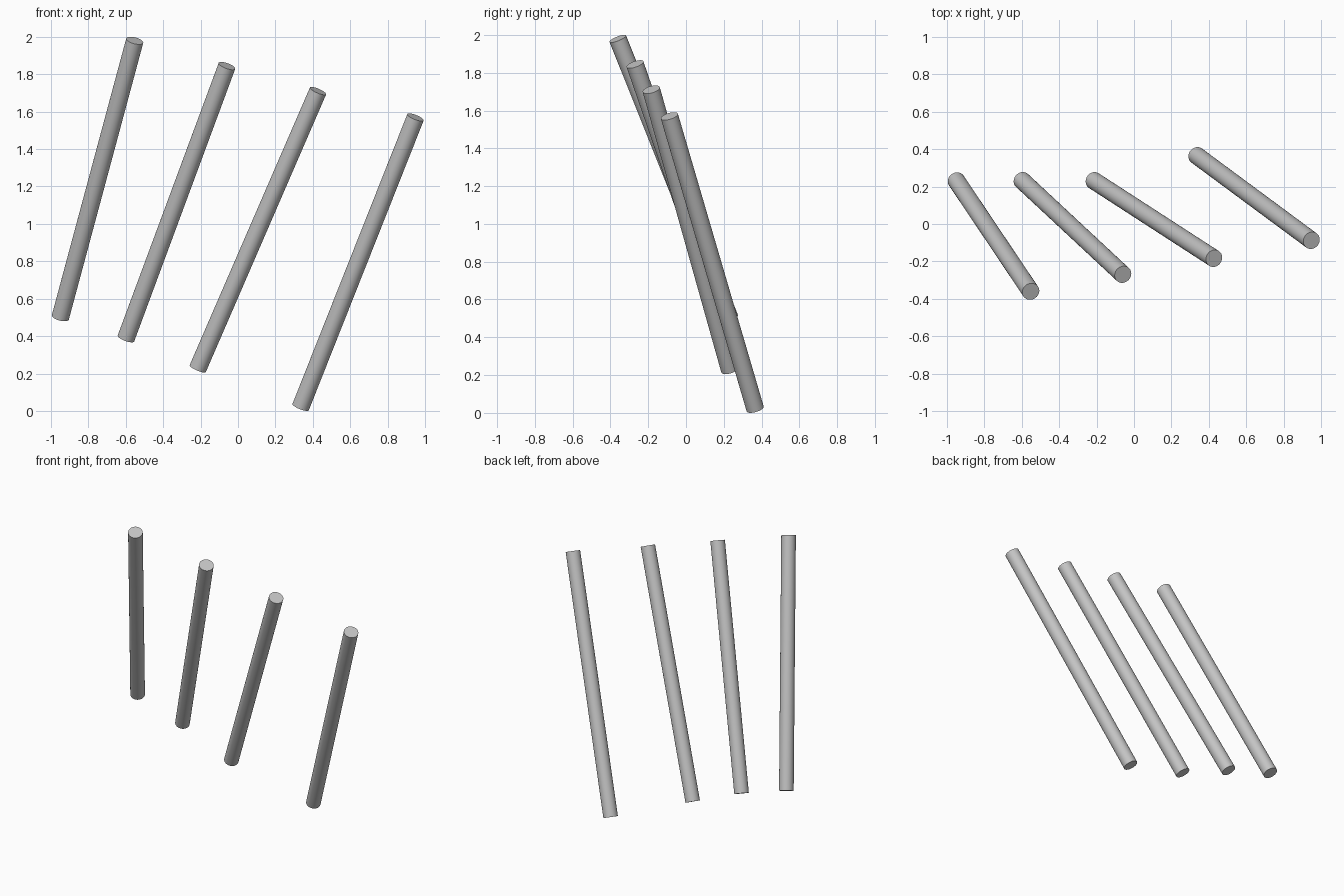
import bpy
from math import radians
from mathutils import Vector

cube = bpy.data.objects.get("Cube")
if cube:
    bpy.data.objects.remove(cube, do_unlink=True)

# Single plain grey
GREY = (0.55, 0.55, 0.55, 1.0)
grey = bpy.data.materials.new("plain_grey")
grey.use_nodes = True
grey.diffuse_color = GREY
grey.node_tree.nodes["Principled BSDF"].inputs["Base Color"].default_value = GREY

RADIUS = 0.047


def add_rod(name, bottom, top):
    """Capped round rod running between two end centres."""
    start, end = Vector(bottom), Vector(top)
    axis = end - start
    bpy.ops.mesh.primitive_cylinder_add(
        vertices=48, radius=RADIUS, depth=axis.length,
        location=(start + end) / 2,
        rotation=axis.to_track_quat('Z', 'Y').to_euler())
    rod = bpy.context.object
    rod.name = name
    rod.data.materials.append(grey)
    bpy.ops.object.shade_smooth_by_angle(angle=radians(40))


# Four leaning rods, from the model's right to its left
add_rod("outer_right_rod", (-0.95, 0.232, 0.50), (-0.552, -0.361, 1.98))
add_rod("inner_right_rod", (-0.599, 0.233, 0.388), (-0.059, -0.27, 1.845))
add_rod("inner_left_rod", (-0.215, 0.232, 0.227), (0.428, -0.184, 1.711))
add_rod("outer_left_rod", (0.335, 0.366, 0.021), (0.949, -0.088, 1.57))
